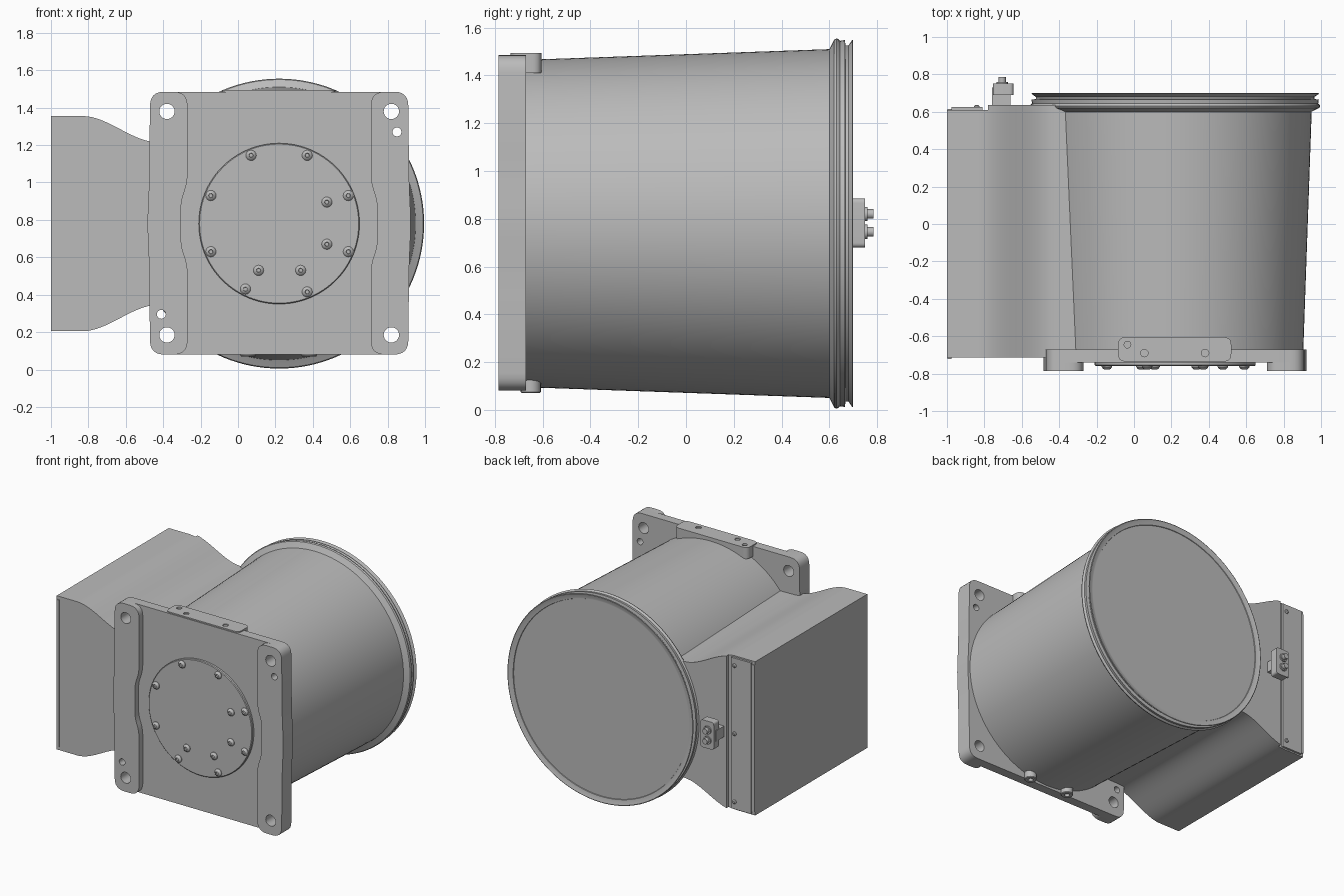
import bpy, bmesh, math
from mathutils import Matrix, Vector

cube = bpy.data.objects.get("Cube")
if cube:
    bpy.data.objects.remove(cube, do_unlink=True)

grey = bpy.data.materials.new("plain grey")
grey.use_nodes = True
GREY = (0.5, 0.5, 0.5, 1)
grey.diffuse_color = GREY
grey.node_tree.nodes["Principled BSDF"].inputs["Base Color"].default_value = GREY

CX, CZ = 0.22, 0.78          # barrel axis
AXIS_Y = Matrix.Rotation(math.pi / 2, 4, "X")   # local z points to the front


def add(name, mesh, smooth=True):
    obj = bpy.data.objects.new(name, mesh)
    bpy.context.collection.objects.link(obj)
    mesh.materials.clear()
    mesh.materials.append(grey)
    if smooth:
        bpy.ops.object.select_all(action="DESELECT")
        obj.select_set(True)
        bpy.context.view_layer.objects.active = obj
        bpy.ops.object.shade_smooth_by_angle(angle=math.radians(35))
    return obj


def circle(x, y, r, n=24):
    return [(x + r * math.cos(2 * math.pi * i / n),
             y + r * math.sin(2 * math.pi * i / n)) for i in range(n)]


def rounded(points, radius, steps=6):
    """Round every corner of a closed outline."""
    out = []
    for i, p in enumerate(points):
        p = Vector(p)
        a, b = Vector(points[i - 1]) - p, Vector(points[(i + 1) % len(points)]) - p
        r = min(radius, a.length * 0.45, b.length * 0.45)
        a, b = p + a.normalized() * r, p + b.normalized() * r
        for k in range(steps + 1):
            t = k / steps
            out.append(tuple(a * (1 - t) ** 2 + p * 2 * t * (1 - t) + b * t * t))
    return out


def slab(name, loops, lo, hi, upright=True):
    """Filled outline with holes, extruded along y (upright) or z."""
    curve = bpy.data.curves.new(name, "CURVE")
    curve.dimensions = "2D"
    curve.fill_mode = "BOTH"
    curve.extrude = (hi - lo) / 2
    for loop in loops:
        s = curve.splines.new("POLY")
        s.points.add(len(loop) - 1)
        for pt, (x, y) in zip(s.points, loop):
            pt.co = (x, y, 0, 1)
        s.use_cyclic_u = True
    temp = bpy.data.objects.new(name + "_outline", curve)
    bpy.context.collection.objects.link(temp)
    dg = bpy.context.evaluated_depsgraph_get()
    mesh = bpy.data.meshes.new_from_object(temp.evaluated_get(dg))
    bpy.data.objects.remove(temp, do_unlink=True)
    mid = (lo + hi) / 2
    move = Matrix.Translation((0, mid, 0)) @ AXIS_Y if upright else Matrix.Translation((0, 0, mid))
    mesh.transform(move)
    bm = bmesh.new()
    bm.from_mesh(mesh)
    bmesh.ops.remove_doubles(bm, verts=bm.verts, dist=0.0001)
    bmesh.ops.recalc_face_normals(bm, faces=bm.faces)
    bm.to_mesh(mesh)
    bm.free()
    return add(name, mesh)


def lathe(name, profile, x, y, z, upright=False, n=32):
    """Spin (radius, height) points; height runs along +y, or z if upright."""
    bm = bmesh.new()
    rings = [[bm.verts.new((px, py, h)) for px, py in circle(0, 0, r, n)] for r, h in profile]
    for a, b in zip(rings, rings[1:]):
        for i in range(n):
            j = (i + 1) % n
            bm.faces.new((a[i], a[j], b[j], b[i]))
    bm.faces.new(rings[0][::-1])
    bm.faces.new(rings[-1])
    turn = Matrix() if upright else Matrix.Rotation(-math.pi / 2, 4, "X")
    bm.transform(Matrix.Translation((x, y, z)) @ turn)
    bmesh.ops.recalc_face_normals(bm, faces=bm.faces)
    mesh = bpy.data.meshes.new(name)
    bm.to_mesh(mesh)
    bm.free()
    return add(name, mesh)


def rect(x0, x1, y0, y1):
    return [(x0, y0), (x1, y0), (x1, y1), (x0, y1)]


# Tapered barrel with the beaded, grooved rear rim
lathe("barrel", [(0.685, -0.68), (0.73, 0.6), (0.745, 0.608), (0.77, 0.62), (0.775, 0.63),
                 (0.772, 0.638), (0.765, 0.645), (0.768, 0.665), (0.745, 0.668), (0.745, 0.68),
                 (0.77, 0.697), (0.765, 0.70), (0.735, 0.69), (0.728, 0.69), (0.726, 0.686)],
      CX, 0, CZ, n=128)

# Side duct, flared outward with an S-shaped shoulder
top = [(-1, 0.575), (-0.83, 0.575)]
for i in range(1, 17):
    t = i / 16
    top.append((-0.83 + 0.40 * t, 0.575 - 0.14 * t * t * (3 - 2 * t)))
top.append((-0.15, 0.43))
slab("side_duct", [[(x, CZ + h) for x, h in top] + [(x, CZ - h) for x, h in top[::-1]]], -0.715, 0.61)
slab("duct_back_panel", [[(x, CZ + h) for x, h in top if x > -0.8]
                         + [(x, CZ - h) for x, h in top[::-1] if x > -0.8]], 0.605, 0.635)
slab("duct_back_strip", [rect(-0.975, -0.81, 0.215, 1.345)], 0.6, 0.625)
slab("duct_edge_lip", [rect(-0.998, -0.975, 0.23, 1.33)], -0.722, 0.616)
for z in (0.27, CZ, 1.29):
    lathe("strip_rivet", [(0.015, 0), (0.015, 0.008), (0.008, 0.014)], -0.84, 0.622, z, n=12)

# Connector on the duct back
slab("connector_base", [rect(-0.76, -0.66, 0.74, 0.82)], 0.63, 0.73)
slab("connector_block", [rounded(rect(-0.755, -0.645, 0.68, 0.885), 0.02)], 0.69, 0.75)
for z in (0.745, 0.82):
    lathe("connector_pin", [(0.03, 0), (0.03, 0.02), (0.02, 0.02), (0.02, 0.045)], -0.705, 0.74, z, n=16)

# Mounting plate, slightly wider at mid height
big = [circle(x, z, 0.041) for x in (-0.38, 0.82) for z in (0.185, 1.38)]
small = [circle(0.85, 1.27, 0.024, 16), circle(-0.41, 0.295, 0.024, 16)]
plate = [(-0.47, 0.08), (0.91, 0.08), (0.915, 0.56), (0.925, 0.78), (0.915, 1.0), (0.91, 1.485),
         (-0.47, 1.485), (-0.475, 1.0), (-0.485, 0.78), (-0.475, 0.56)]
slab("mounting_plate", [rounded(plate, 0.075)] + big + small, -0.74, -0.67)

# Raised ears along both sides, relieved around the round cover
for side, name in ((-1, "right_ear"), (1, "left_ear")):
    inner = [(0.49, 1.485), (0.49, 1.0), (0.525, 0.9), (0.525, 0.66), (0.49, 0.56), (0.49, 0.08)]
    outer = [(0.69, 0.08), (0.695, 0.56), (0.705, 0.78), (0.695, 1.0), (0.69, 1.485)]
    ear = [(CX + side * d, z) for d, z in inner + outer]
    holes = [h for h in big + small if (h[0][0] > CX) == (side > 0)]
    slab(name, [rounded(ear, 0.075)] + holes, -0.785, -0.739)

# Round front cover and its screws
lathe("front_cover", [(0.425, 0), (0.43, 0.005), (0.43, 0.03)], CX, -0.76, CZ, n=96)
screws = [(0.07, 1.145), (0.37, 1.145), (-0.145, 0.93), (0.59, 0.93), (0.475, 0.895), (0.475, 0.67),
          (-0.145, 0.63), (0.59, 0.63), (0.11, 0.53), (0.335, 0.53), (0.04, 0.43), (0.37, 0.415)]
for x, z in screws:
    lathe("cover_screw", [(0.010, -0.010), (0.012, -0.018), (0.02, -0.015), (0.028, -0.004), (0.028, 0.005)],
          x, -0.76, z, n=16)

# Top tab with three holes, and two bosses below
tab = rounded(rect(-0.085, 0.52, -0.735, -0.605), 0.04)
slab("top_tab", [tab, circle(0.055, -0.69, 0.02, 16), circle(0.38, -0.69, 0.02, 16),
                 circle(-0.035, -0.645, 0.018, 16)], 1.41, 1.494, upright=False)
for x in (0.055, 0.38):
    lathe("bottom_boss", [(0.018, 0.09), (0.018, 0.07), (0.038, 0.07), (0.042, 0.075), (0.042, 0.17)],
          x, -0.65, 0, upright=True, n=24)
